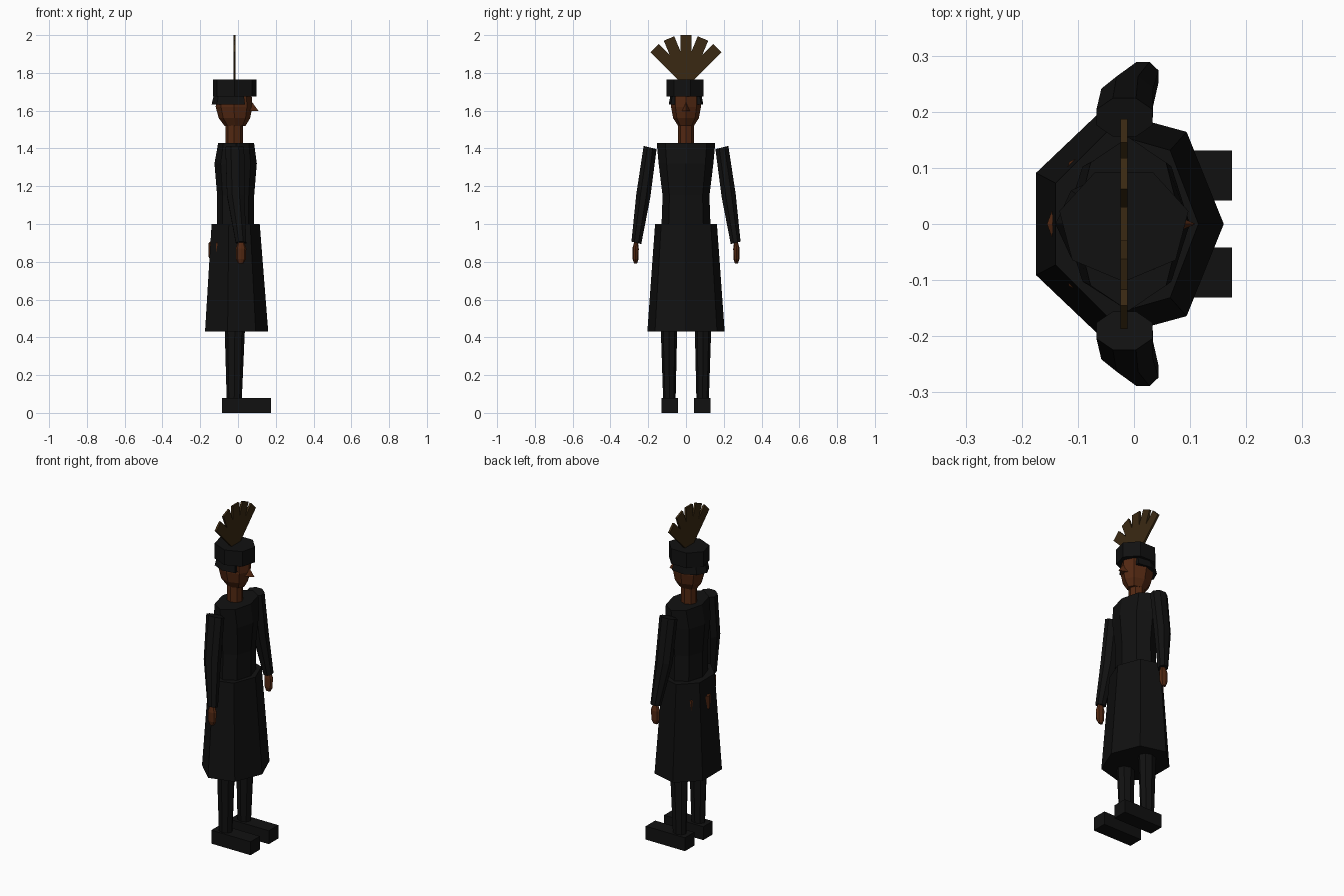
import bpy, math
from mathutils import Matrix

if "Cube" in bpy.data.objects:
    bpy.data.objects.remove(bpy.data.objects["Cube"])


def material(name, rgb):
    m = bpy.data.materials.new(name)
    m.diffuse_color = (*rgb, 1)
    m.use_nodes = True
    m.node_tree.nodes["Principled BSDF"].inputs["Base Color"].default_value = m.diffuse_color
    return m


BLACK = material("black cloth", (0.0055, 0.0055, 0.0055))
SKIN = material("brown skin", (0.085, 0.021, 0.006))
FEATHER = material("dark feather", (0.042, 0.022, 0.006))


def mesh(name, verts, faces, mat):
    me = bpy.data.meshes.new(name)
    me.from_pydata(verts, [], faces)
    me.materials.append(mat)
    ob = bpy.data.objects.new(name, me)
    bpy.context.collection.objects.link(ob)
    return ob


def loft(name, rings, mat, n=8, phase=0.0, tilt=0.0, arc=None):
    """Stack of elliptical rings (cx, cy, z, rx, ry), capped at both ends."""
    verts, faces = [], []
    for cx, cy, z, rx, ry in rings:
        for i in range(n):
            a = phase + (2 * math.pi * i / n if arc is None else arc * i / (n - 1))
            dy = ry * math.sin(a)
            verts.append((cx + rx * math.cos(a), cy + dy, z + tilt * dy))
    for k in range(len(rings) - 1):
        for i in range(n):
            j = (i + 1) % n
            faces.append((k * n + i, k * n + j, k * n + n + j, k * n + n + i))
    faces.append(tuple(reversed(range(n))))
    faces.append(tuple(range((len(rings) - 1) * n, len(rings) * n)))
    return mesh(name, verts, faces, mat)


def box(name, x, y, z, mat):
    v = [(a, b, c) for a in x for b in y for c in z]
    f = [(0, 1, 3, 2), (4, 6, 7, 5), (0, 4, 5, 1), (2, 3, 7, 6), (0, 2, 6, 4), (1, 5, 7, 3)]
    return mesh(name, v, f, mat)


OCT = math.pi / 8

# clothing of the body
loft("skirt", [(-.016, 0, .43, .176, .21), (-.019, 0, 1.0, .134, .168)], BLACK, n=7)
loft("torso", [(-.0125, 0, .98, .098, .13), (-.0125, 0, 1.15, .098, .124),
               (-.0125, 0, 1.32, .112, .145), (-.01, 0, 1.43, .095, .155)], BLACK)
# hips, whose corners show through the skirt
loft("hips", [(-.019, 0, .80, .12, .14), (-.019, 0, .825, .136, .157),
              (-.019, 0, .90, .136, .157), (-.019, 0, .92, .11, .13)], SKIN)

# neck, head and nose
loft("neck", [(-.02, 0, 1.40, .046, .042), (-.02, 0, 1.54, .046, .042)], SKIN)
loft("head", [(-.016, 0, 1.52, .056, .042), (-.019, 0, 1.56, .083, .068),
              (-.021, 0, 1.62, .097, .079), (-.022, 0, 1.70, .093, .076)], SKIN)
mesh("nose", [(.06, 0, 1.665), (.11, 0, 1.597), (.06, -.022, 1.597), (.06, .022, 1.597)],
     [(0, 2, 1), (0, 1, 3), (1, 2, 3), (0, 3, 2)], SKIN)

# hair around the back of the head, and hat
loft("hair", [(-.022, 0, 1.632, .118, .093), (-.022, 0, 1.69, .104, .082)], BLACK,
     n=7, phase=math.radians(60), arc=math.radians(240))
loft("hat", [(-.018, 0, 1.675, .118, .103), (-.018, 0, 1.765, .118, .103)], BLACK,
     n=7, phase=-math.pi / 2)

# fan of feathers
for i in range(-2, 3):
    f = box(f"feather_{i + 3}", (-.006, .006), (-.03, .03), (0, .235), FEATHER)
    f.data.transform(Matrix.Translation((-.018, 0, 1.765))
                     @ Matrix.Rotation(-i * math.pi / 8, 4, 'X'))

# limbs
for s, side in ((-1, "right"), (1, "left")):
    loft(f"{side}_sleeve", [(.016, s * .263, .90, .03, .028), (-.012, s * .226, 1.15, .05, .04),
                            (-.017, s * .19, 1.405, .054, .037)], BLACK, phase=OCT, tilt=s * .25)
    loft(f"{side}_hand", [(.014, s * .267, .79, .014, .008), (.016, s * .267, .815, .026, .016),
                          (.016, s * .267, .87, .028, .017), (.016, s * .264, .91, .014, .009)], SKIN)
    loft(f"{side}_leg", [(-.02, s * .088, .07, .04, .033), (-.017, s * .09, .43, .053, .043),
                         (-.017, s * .09, .82, .06, .05)], BLACK)
    box(f"{side}_shoe", (-.085, .175), sorted((s * .042, s * .131)), (0, .08), BLACK)
